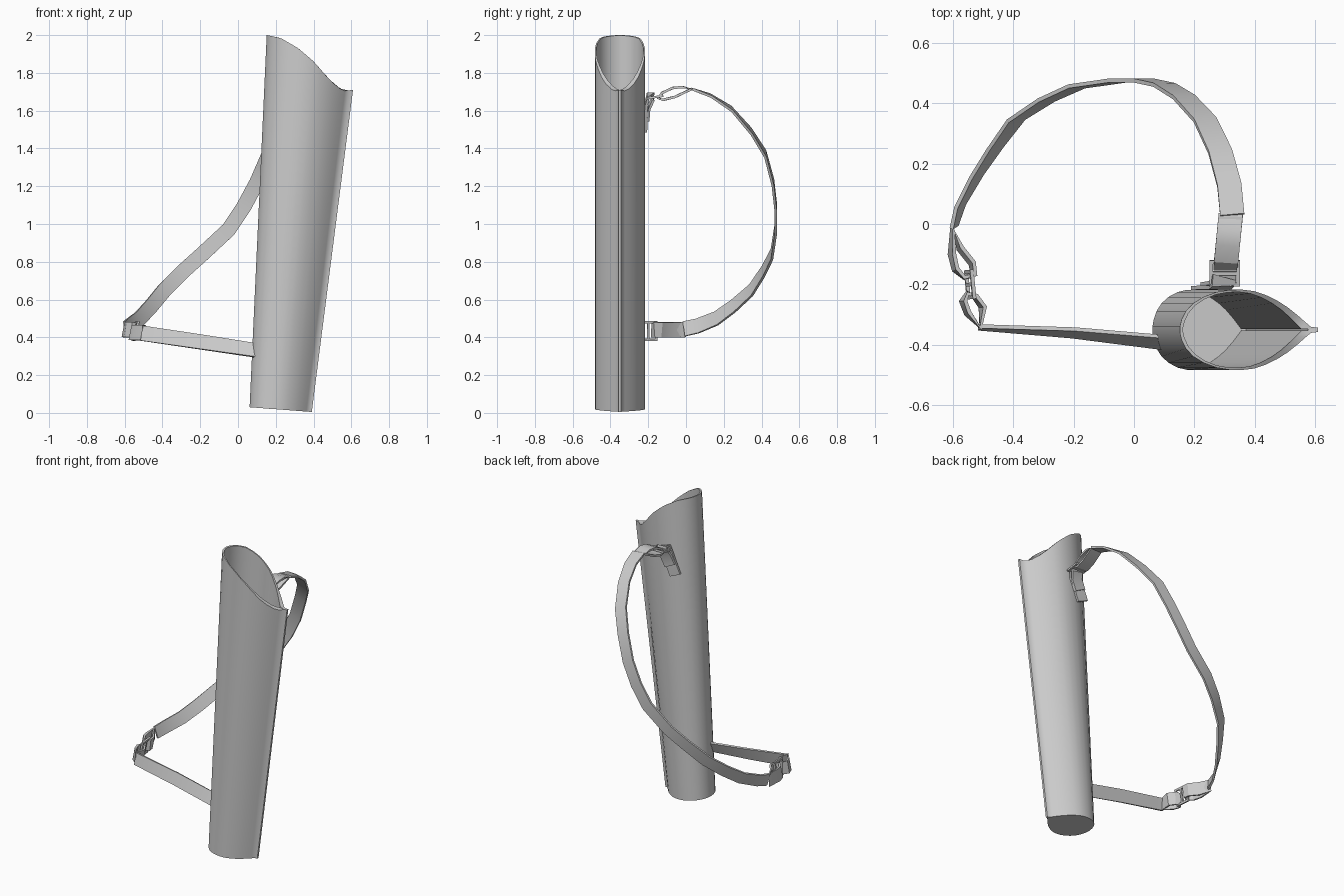
import bpy, bmesh, math
from mathutils import Vector, Matrix

cube = bpy.data.objects.get("Cube")
if cube:
    bpy.data.objects.remove(cube)

GREY = (0.6, 0.6, 0.6, 1)
mat = bpy.data.materials.new("plain grey")
mat.use_nodes = True
mat.diffuse_color = GREY
mat.node_tree.nodes["Principled BSDF"].inputs["Base Color"].default_value = GREY


def finish(name, bm, angle=30):
    bmesh.ops.recalc_face_normals(bm, faces=bm.faces)
    mesh = bpy.data.meshes.new(name)
    bm.to_mesh(mesh)
    bm.free()
    mesh.materials.append(mat)
    ob = bpy.data.objects.new(name, mesh)
    bpy.context.collection.objects.link(ob)
    bpy.ops.object.select_all(action='DESELECT')
    ob.select_set(True)
    bpy.context.view_layer.objects.active = ob
    bpy.ops.object.shade_smooth_by_angle(angle=math.radians(angle))
    return ob


def bridge(bm, a, b, closed=True):
    n = len(a)
    for i in range(n if closed else n - 1):
        j = (i + 1) % n
        bm.faces.new((a[i], a[j], b[j], b[i]))


def lookup(table, u):
    for (u0, v0), (u1, v1) in zip(table, table[1:]):
        if u <= u1:
            return v0 + (v1 - v0) * (u - u0) / (u1 - u0)
    return table[-1][1]


# Quiver body: teardrop section, u runs from the round side (0) to the seam (1)
SECTION = [(0, 0.012), (0.012, 0.035), (0.04, 0.062), (0.09, 0.088), (0.16, 0.109),
           (0.25, 0.125), (0.34, 0.132), (0.43, 0.133), (0.52, 0.128), (0.61, 0.115),
           (0.7, 0.096), (0.78, 0.074), (0.86, 0.046), (0.91, 0.026), (0.95, 0.01), (1, 0.007)]
RIM = [(0, 2.0), (0.15, 1.985), (0.35, 1.93), (0.53, 1.86), (0.69, 1.78),
       (0.83, 1.72), (0.91, 1.705), (1, 1.71)]
MID_Y = -0.35


def body_point(u, w, z):
    left = 0.06 + 0.046 * z
    right = 0.39 + 0.128 * z
    return Vector((left + (right - left) * u, MID_Y + w, z))


def body_loop(bm, inner, top):
    half = []
    for u, w in SECTION:
        if inner:
            u, w = 0.02 + u * 0.91, max(w - 0.008, 0.002)
        half.append((u, w))
    ring = half + [(u, -w) for u, w in reversed(half)]
    floor = 0.02 if inner else 0
    return [bm.verts.new(body_point(u, w, lookup(RIM, u) if top else 0.03 - 0.025 * u + floor))
            for u, w in ring]


bm = bmesh.new()
outer_low, outer_top = body_loop(bm, False, False), body_loop(bm, False, True)
inner_top, inner_low = body_loop(bm, True, True), body_loop(bm, True, False)
bridge(bm, outer_low, outer_top)
bridge(bm, outer_top, inner_top)
bridge(bm, inner_top, inner_low)
bm.faces.new(outer_low)
bm.faces.new(inner_low)
finish("quiver_body", bm, 40)


# Straps: a flat band swept along a path, with a width direction per point
def band(name, path, widths, closed=False, width=0.08, thick=0.013):
    pts = [Vector(p) for p in path]
    n = len(pts)
    bm = bmesh.new()
    rings = []
    for i, p in enumerate(pts):
        before = pts[i - 1] if closed or i else p
        after = pts[(i + 1) % n] if closed or i < n - 1 else p
        t = (after - before).normalized()
        w = Vector(widths(i / (n - 1)))
        w = (w - t * w.dot(t)).normalized()
        nor = t.cross(w) * thick / 2
        w = w * width / 2
        rings.append([bm.verts.new(p + c) for c in (w + nor, w - nor, -w - nor, -w + nor)])
    for a, b in zip(rings, rings[1:]):
        bridge(bm, a, b)
    if closed:
        bridge(bm, rings[-1], rings[0])
    else:
        bm.faces.new(rings[0])
        bm.faces.new(rings[-1])
    return finish(name, bm)


def turning(t):
    a = math.radians(80) * t
    return (math.cos(a), 0, -math.sin(a))


band("shoulder_strap", [
    (0.325, 0.03, 1.715), (0.315, 0.13, 1.68), (0.285, 0.24, 1.61), (0.235, 0.345, 1.49),
    (0.165, 0.42, 1.37), (0.1, 0.46, 1.22), (0.03, 0.475, 1.09), (-0.05, 0.475, 0.97),
    (-0.19, 0.455, 0.84), (-0.29, 0.41, 0.75), (-0.39, 0.345, 0.65), (-0.46, 0.25, 0.565),
    (-0.52, 0.16, 0.5), (-0.575, 0.06, 0.46), (-0.595, -0.01, 0.445)], turning)

band("lower_strap", [(-0.51, -0.342, 0.422), (-0.2, -0.36, 0.376), (0.1, -0.392, 0.33)],
     lambda t: (0, 0.1 + 0.45 * t, 1))

# Folded strap ends around the buckle bars
LOW_AXIS = (0.2, 0, 1)
band("lower_strap_loop", [(x, y, 0.425) for x, y in [
    (-0.508, -0.342), (-0.55, -0.295), (-0.565, -0.255), (-0.55, -0.228),
    (-0.525, -0.24), (-0.5, -0.275)]], lambda t: LOW_AXIS, True)
band("shoulder_strap_lower_loop", [(x, y, 0.44) for x, y in [
    (-0.6, -0.01), (-0.602, -0.1), (-0.59, -0.15), (-0.56, -0.178),
    (-0.53, -0.165), (-0.535, -0.13), (-0.575, -0.08)]], lambda t: LOW_AXIS, True)
band("shoulder_strap_upper_loop", [(0.32 + 0.1 * (y - 0.03), y, z) for y, z in [
    (0.03, 1.715), (-0.02, 1.725), (-0.07, 1.72), (-0.125, 1.695), (-0.148, 1.665),
    (-0.12, 1.658), (-0.06, 1.672)]], lambda t: (1, 0, 0), True)

# Hanging tab that anchors the upper buckle to the body
band("anchor_tab", [(0.225, -0.212, 1.5), (0.255, -0.21, 1.57), (0.285, -0.21, 1.64),
                    (0.295, -0.2, 1.68), (0.298, -0.18, 1.685), (0.298, -0.175, 1.66),
                    (0.285, -0.195, 1.62), (0.255, -0.2, 1.56)], lambda t: (1, 0, -0.4))


# Buckles: two rails joined by three bars
def buckle(name, centre, along, across, length, width, bar=0.012):
    a = Vector(along).normalized()
    w = Vector(across)
    w = (w - a * w.dot(a)).normalized()
    basis = Matrix((a, w, a.cross(w))).transposed().to_4x4()
    place = Matrix.Translation(centre) @ basis
    bars = [((0, s * width / 2, 0), (length + bar, bar, bar)) for s in (-1, 1)]
    bars += [((s * length / 2, 0, 0), (bar, width, bar)) for s in (-1, 0, 1)]
    bm = bmesh.new()
    for loc, size in bars:
        bmesh.ops.create_cube(bm, size=1, matrix=place @ Matrix.Translation(loc)
                              @ Matrix.Diagonal((*size, 1)))
    return finish(name, bm)


buckle("lower_buckle", (-0.542, -0.2, 0.434), (0.1, -1, 0), LOW_AXIS, 0.085, 0.095)
buckle("upper_buckle", (0.3, -0.163, 1.672), (0, 1, 0.15), (1, 0, 0), 0.075, 0.09)
